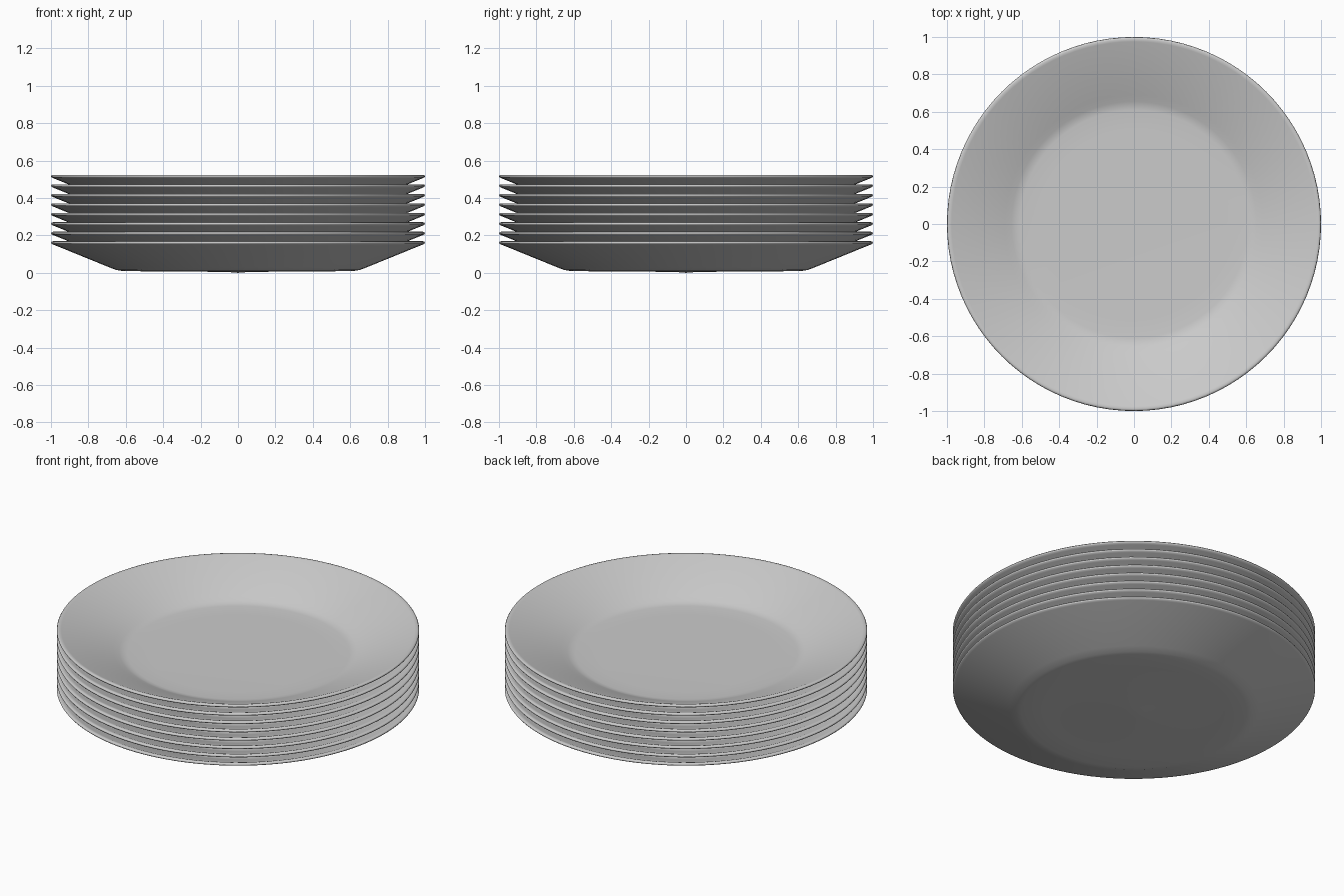
import bpy, bmesh, math

if "Cube" in bpy.data.objects:
    bpy.data.objects.remove(bpy.data.objects["Cube"])

# Half section of one thin plate (radius, height), underside centre to top centre
PROFILE = [(0, 0.0), (0.06, 0.005), (0.5, 0.008), (0.62, 0.01), (0.65, 0.015),
           (0.69, 0.030), (0.985, 0.150), (0.996, 0.155), (1.0, 0.161),
           (0.996, 0.167), (0.988, 0.169), (0.975, 0.166), (0.69, 0.048),
           (0.655, 0.034), (0.635, 0.027), (0.61, 0.024), (0.5, 0.023), (0, 0.022)]
SEGMENTS = 96
COUNT = 8
STEP = 0.0507


def plate_mesh():
    bm = bmesh.new()
    verts = [bm.verts.new((r, 0, z)) for r, z in PROFILE]
    edges = [bm.edges.new(p) for p in zip(verts, verts[1:])]
    bmesh.ops.spin(bm, geom=verts + edges, cent=(0, 0, 0), axis=(0, 0, 1),
                   angle=math.tau, steps=SEGMENTS, use_duplicate=False)
    bmesh.ops.remove_doubles(bm, verts=bm.verts, dist=1e-4)
    bmesh.ops.recalc_face_normals(bm, faces=bm.faces)
    for f in bm.faces:
        f.smooth = True
    mesh = bpy.data.meshes.new("plate")
    bm.to_mesh(mesh)
    bm.free()
    return mesh


# Stack of nested plates
mesh = plate_mesh()
for i in range(COUNT):
    plate = bpy.data.objects.new(f"plate_{i + 1}", mesh)
    plate.location.z = i * STEP
    bpy.context.collection.objects.link(plate)
